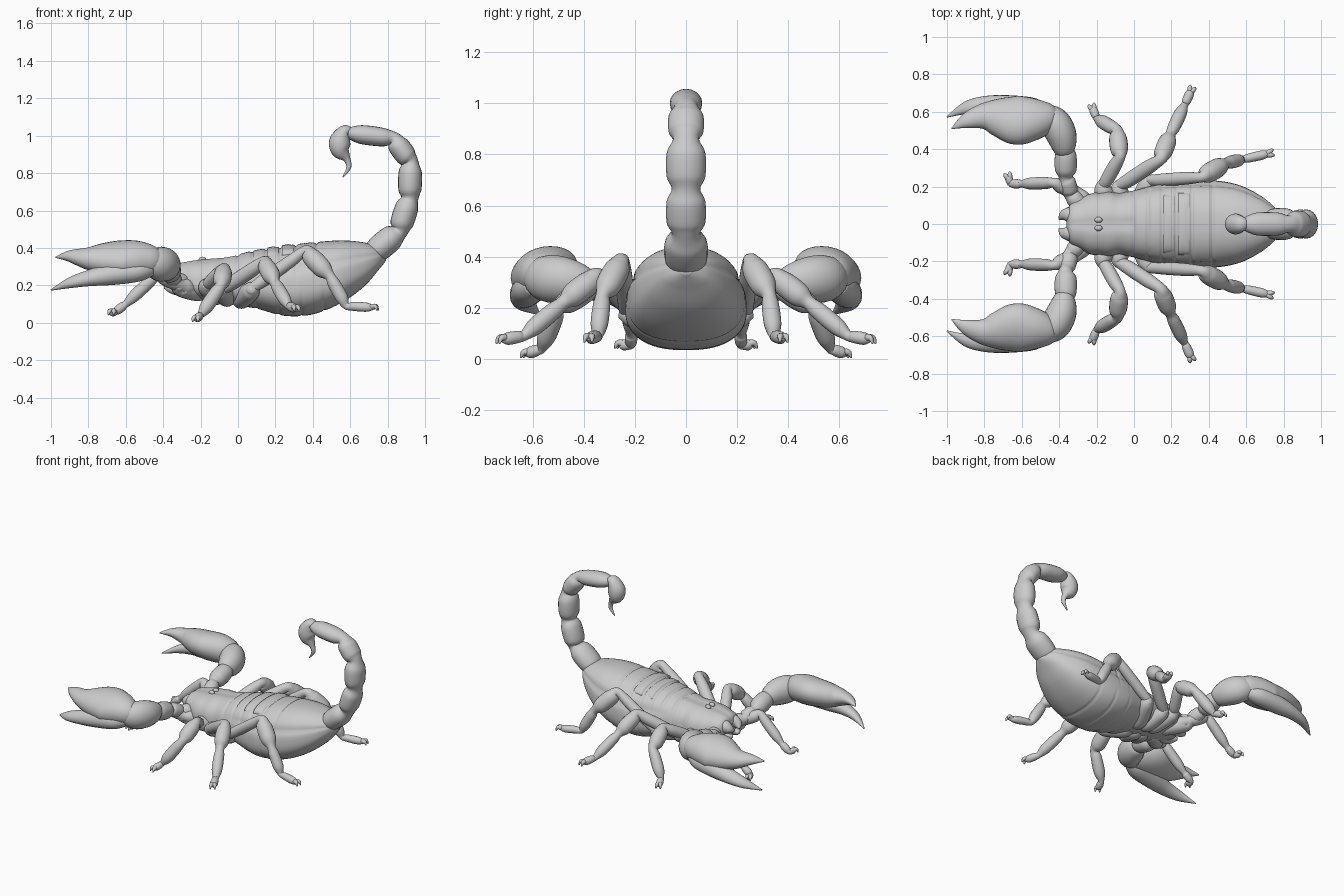
import bpy, bmesh, math
from mathutils import Vector


def spline(pts, k=5):
    """Catmull-Rom interpolation of equal-length tuples."""
    out = []
    for i in range(len(pts) - 1):
        p0, p1, p2, p3 = pts[max(i - 1, 0)], pts[i], pts[i + 1], pts[min(i + 2, len(pts) - 1)]
        for s in range(k):
            t = s / k
            out.append(tuple(0.5 * (2 * b + (c - a) * t + (2 * a - 5 * b + 4 * c - d) * t * t
                                    + (3 * b - a - 3 * c + d) * t ** 3)
                             for a, b, c, d in zip(p0, p1, p2, p3)))
    return out + [tuple(pts[-1])]


def skin(name, rings, mirror=False):
    """Join rings of points into a closed smooth mesh."""
    bm = bmesh.new()
    loops = [[bm.verts.new(p) for p in r] for r in rings]
    n = len(loops[0])
    for a, b in zip(loops, loops[1:]):
        for i in range(n):
            bm.faces.new((a[i], a[(i + 1) % n], b[(i + 1) % n], b[i]))
    bm.faces.new(loops[0])
    bm.faces.new(loops[-1])
    bmesh.ops.recalc_face_normals(bm, faces=bm.faces)
    for f in bm.faces:
        f.smooth = True
    me = bpy.data.meshes.new(name)
    bm.to_mesh(me)
    bm.free()
    ob = bpy.data.objects.new(name, me)
    bpy.context.collection.objects.link(ob)
    if mirror:
        m = ob.modifiers.new("Mirror", 'MIRROR')
        m.use_axis = (False, True, False)
        m.use_mirror_merge = False
    return ob


def tube(name, pts, ref=(0, 0, 1), mirror=True, n=20, k=5):
    """Tube through (x, y, z, side radius, up radius) points."""
    path = spline(pts, k)
    pos = [Vector(p[:3]) for p in path]
    up, rings = Vector(ref), []
    for i, p in enumerate(path):
        t = (pos[min(i + 1, len(pos) - 1)] - pos[max(i - 1, 0)]).normalized()
        up = (up - t * up.dot(t)).normalized()
        side = t.cross(up)
        a, b = max(p[3], .003), max(p[4], .003)
        rings.append([pos[i] + side * a * math.cos(w) + up * b * math.sin(w)
                      for w in (2 * math.pi * j / n for j in range(n))])
    return skin(name, rings, mirror)


def jointed(name, joints, pinch=.75, flat=1.0, ref=(0, 0, 1), mirror=True):
    """Limb of swelling segments; each joint is (x, y, z, radius of next segment)."""
    pts = []
    for i, j in enumerate(joints):
        r = j[3] if i == 0 else min(j[3], joints[i - 1][3])
        r *= pinch
        pts.append((*j[:3], r * flat, r))
        if i < len(joints) - 1:
            q = joints[i + 1]
            for t in (.25, .72):
                pts.append((*[a + (b - a) * t for a, b in zip(j[:3], q[:3])], j[3] * flat, j[3]))
    return tube(name, pts, ref, mirror)


def dip(v, c, w):
    return math.exp(-((v - c) / w) ** 2)


# Body: loft of (x, bottom z, top z, half width), with plate grooves and a side seam
profile = [(-.36, .20, .27, .05), (-.33, .16, .315, .115), (-.2, .12, .34, .17), (-.05, .10, .355, .17),
           (.1, .075, .39, .205), (.25, .037, .412, .233), (.4, .045, .43, .235), (.55, .105, .44, .212),
           (.67, .19, .43, .155), (.75, .28, .405, .09), (.79, .33, .38, .02)]
rings = []
N = 64
for x, zb, zt, w in spline(profile, 20):
    zc = zb + (zt - zb) * .4
    groove = sum(dip(x, g, .008) for g in (.0, .075, .15, .225, .31, .42))
    under = sum(dip(x, g, .008) for g in (.1, .22, .34, .46))
    ring = []
    for j in range(N):
        a = 2 * math.pi * j / N
        c, s = math.cos(a), math.sin(a)
        cy = math.copysign(abs(c) ** .85, c)
        sz = math.copysign(abs(s) ** .85, s)
        k = 1 - (.05 * groove * max(s, 0) if s > 0 else .035 * under * -s)
        if x > .0:
            k -= .05 * dip(math.asin(s), .42, .1) * min(1, x * 5)
        elif s > 0:                       # furrows on the head shield
            k -= .05 * dip(c, 0, .12) + .02 * (1 + math.sin(x * 60)) * abs(c)
        ring.append((x, w * cy * k, zc + (zt - zc if s > 0 else zc - zb) * sz * k))
    rings.append(ring)
skin("body", rings)

# Raised plates across the back
for i, (x0, x1, z, w) in enumerate([(.01, .068, .358, .13), (.083, .143, .378, .145),
                                    (.158, .218, .396, .155), (.235, .30, .408, .165)]):
    plate = []
    for f in (0, .15, .5, .85, 1):
        lift = .012 * math.sin(math.pi * min(max(f, .08), .92)) ** .5
        plate.append([(x0 + (x1 - x0) * f, w * math.cos(2 * math.pi * j / 32),
                       z - .045 + (.045 + lift) * math.sin(2 * math.pi * j / 32)) for j in range(32)])
    skin(f"back_plate_{i + 1}", plate)

# Mouth parts and eyes
tube("jaw", [(-.29, .05, .25, .03, .035), (-.34, .05, .25, .04, .045), (-.375, .045, .24, .03, .03),
             (-.4, .025, .225, .005, .005)])
tube("lower_mouth", [(-.25, .05, .17, .04, .03), (-.34, .06, .18, .035, .03), (-.39, .03, .19, .01, .01)])
tube("eye", [(-.21, .022, .335, .004, .004), (-.2, .022, .337, .014, .014), (-.18, .022, .338, .014, .014),
             (-.17, .022, .337, .004, .004)])

# Tail with bulb and sting
jointed("tail", [(.71, 0, .36, .068), (.862, 0, .49, .062), (.918, 0, .665, .062), (.922, 0, .86, .056),
                 (.83, 0, .985, .05), (.59, 0, 1.015, .04)], .74, 1.22, (-1, 0, 1), False)
tube("tail_bulb_and_sting", [(.60, 0, 1.025, .03, .022), (.57, 0, 1.022, .045, .036),
                             (.545, 0, .97, .056, .057), (.55, 0, .92, .05, .05),
                             (.582, 0, .875, .022, .02), (.592, 0, .83, .014, .013),
                             (.56, 0, .778, .003, .003)], (-1, 0, 0), False)

# Claw arms
jointed("claw_arm", [(-.27, .08, .21, .045), (-.34, .16, .225, .046), (-.365, .25, .26, .058),
                     (-.365, .41, .30, .05)], .8)
tilt = (0, .4, 1)
tube("claw_elbow", [(-.36, .37, .29, .03, .03), (-.37, .4, .3, .06, .065), (-.39, .48, .31, .082, .09),
                    (-.43, .55, .315, .08, .09), (-.5, .58, .32, .06, .06)])
tube("claw_hand_and_upper_finger",
     [(-.42, .56, .32, .05, .05), (-.46, .565, .33, .085, .08), (-.54, .56, .34, .118, .095),
      (-.63, .555, .342, .135, .092), (-.73, .57, .34, .105, .08), (-.81, .575, .345, .07, .057),
      (-.9, .55, .357, .04, .03), (-.975, .51, .35, .003, .003)], tilt, n=28)
tube("claw_lower_finger",
     [(-.46, .59, .29, .04, .04), (-.54, .605, .28, .07, .06), (-.68, .625, .26, .065, .058),
      (-.8, .635, .238, .05, .042), (-.9, .62, .213, .035, .027), (-1.0, .572, .175, .003, .003)], tilt)

# Four pairs of legs, each joint (x, y, z, segment radius)
legs = [
    [(-.22, .07, .17, .045), (-.31, .17, .2, .04), (-.43, .22, .26, .032), (-.6, .215, .1, .024),
     (-.66, .215, .055, .02), (-.675, .262, .055, .008)],
    [(-.12, .07, .15, .045), (-.165, .2, .2, .036), (-.075, .36, .29, .047), (-.09, .5, .2, .036),
     (-.2, .565, .04, .022), (-.225, .63, .018, .008)],
    [(-.06, .07, .14, .045), (-.08, .2, .18, .038), (.14, .345, .325, .047), (.195, .48, .22, .034),
     (.27, .635, .09, .024), (.31, .725, .075, .008)],
    [(.02, .08, .13, .045), (.07, .23, .18, .034), (.36, .25, .385, .05), (.49, .325, .25, .034),
     (.58, .345, .09, .024), (.735, .38, .08, .008)],
]
for i, leg in enumerate(legs):
    jointed(f"leg_{i + 1}", leg, .82)
    # small pair of claws on each foot
    tip, d = Vector(leg[-1][:3]), (Vector(leg[-1][:3]) - Vector(leg[-2][:3])).normalized()
    side = d.cross(Vector((0, 0, 1))).normalized()
    for s in (-1, 1):
        a, b, c = tip - d * .03, tip + side * s * .012 + Vector((0, 0, .008)), tip + side * s * .015 + d * .012
        tube(f"leg_{i + 1}_toe", [(*a, .016, .016), (*b, .012, .012), (c.x, c.y, max(c.z - .014, .004), .003, .003)])
    # hip lump against the body
    h, g = leg[0], leg[1]
    tube(f"leg_{i + 1}_hip", [(h[0], .02, h[2] - .01, .03, .03), (h[0], h[1], h[2] - .01, .05, .045),
                              (g[0], g[1] - .02, g[2] - .01, .048, .048), (g[0], g[1] + .03, g[2], .02, .02)])
